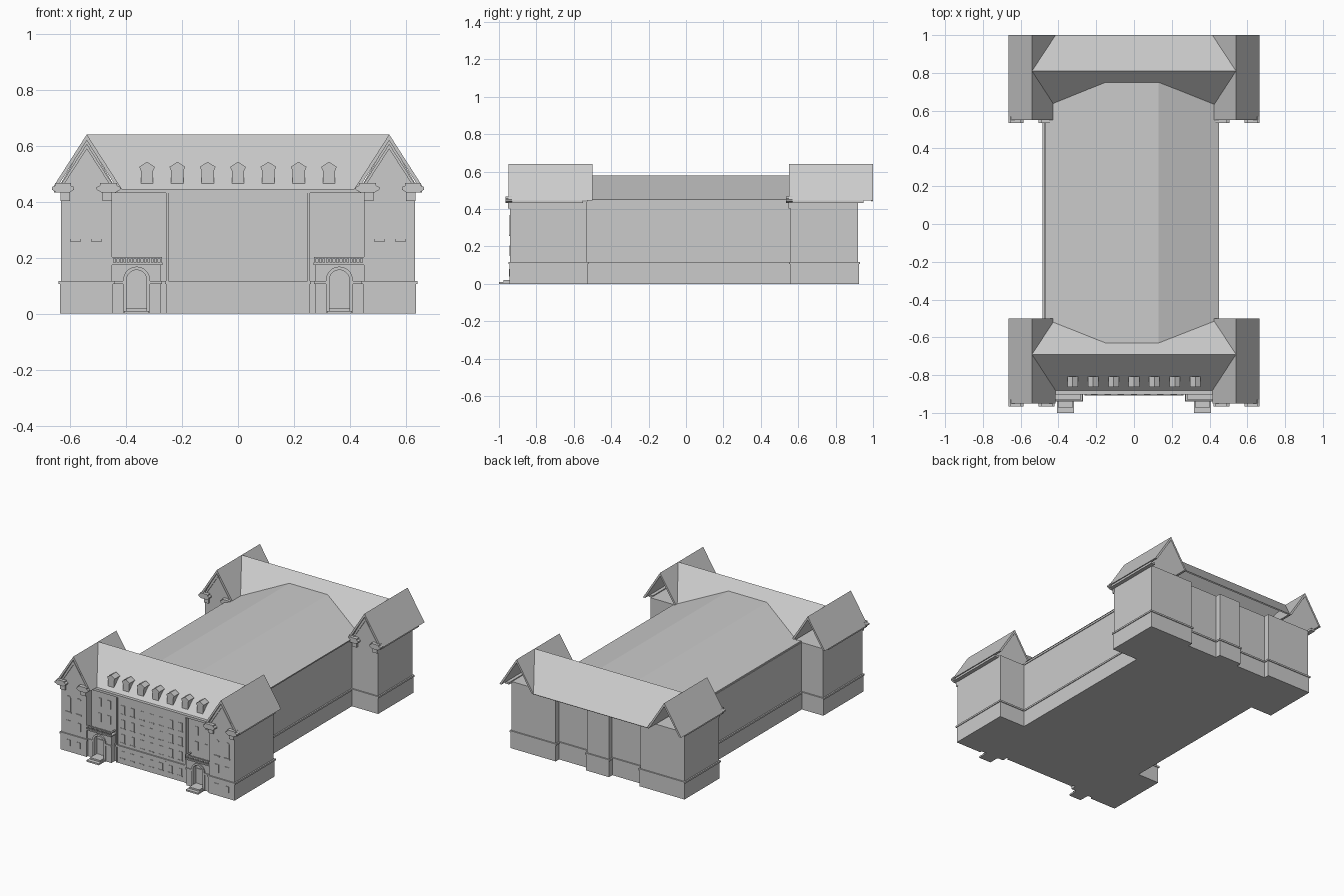
import bpy, bmesh
from math import sin, cos, pi

if "Cube" in bpy.data.objects:
    bpy.data.objects.remove(bpy.data.objects["Cube"])


def mesh(name, verts, faces):
    me = bpy.data.meshes.new(name)
    me.from_pydata(verts, [], faces)
    bm = bmesh.new()
    bm.from_mesh(me)
    bmesh.ops.recalc_face_normals(bm, faces=bm.faces)
    bm.to_mesh(me)
    bm.free()
    ob = bpy.data.objects.new(name, me)
    bpy.context.collection.objects.link(ob)
    return ob


def prism(name, pts, a, b, axis='y', s=1):
    """Extrude a profile: (x,z) along y, or (x,y) along z; s=-1 mirrors x."""
    def put(p, t):
        return (s * p[0], t, p[1]) if axis == 'y' else (s * p[0], p[1], t)
    n = len(pts)
    verts = [put(p, a) for p in pts] + [put(p, b) for p in pts]
    faces = [list(range(n)), list(range(n, 2 * n))]
    faces += [[i, (i + 1) % n, n + (i + 1) % n, n + i] for i in range(n)]
    return mesh(name, verts, faces)


def box(name, x0, x1, y0, y1, z0, z1, s=1):
    return prism(name, [(x0, z0), (x1, z0), (x1, z1), (x0, z1)], y0, y1, 'y', s)


def arch(cx, r, z0, zc, n=10):
    """Left foot, over the arch, to right foot."""
    curve = [(cx - r * cos(pi * i / n), zc + r * sin(pi * i / n)) for i in range(n + 1)]
    return [(cx - r, z0)] + curve + [(cx + r, z0)]


# Building footprint: half outline mirrored, then offset for plinth and string course
half = [(.252, -.90), (.252, -.888), (.45, -.888), (.45, -.94), (.632, -.94), (.632, -.53),
        (.44, -.53), (.44, .56), (.632, .56), (.632, .92), (.31, .92), (.31, .885),
        (.08, .885), (.08, .92)]
left = [(-.475 if x == .44 else -x, y) for x, y in reversed(half)]


def outline(d):
    pts = half + left
    out = []
    for i, (x, y) in enumerate(pts):
        ox = oy = 0
        for p, q in ((pts[i - 1], (x, y)), ((x, y), pts[(i + 1) % len(pts)])):
            dx, dy = q[0] - p[0], q[1] - p[1]
            ln = abs(dx) + abs(dy)
            ox += d * dy / ln
            oy -= d * dx / ln
        out.append((x + ox, y + oy))
    return out


prism("walls", outline(0), 0, .44, 'z')
prism("plinth", outline(.004), 0, .108, 'z')
prism("string_course", outline(.009), .106, .117, 'z')

# Central mansard roof, ends dying into the wing roofs
sec = [(-.465, .45), (-.15, .58), (.13, .58), (.45, .45)]
ends = [[-.505, -.63, -.63, -.505], [.625, .75, .75, .625]]
verts = [(x, e[i], z) for e in ends for i, (x, z) in enumerate(sec)]
mesh("central_roof", verts, [[0, 1, 5, 4], [1, 2, 6, 5], [2, 3, 7, 6], [0, 1, 2, 3],
                             [4, 5, 6, 7], [0, 3, 7, 4]])
box("central_eave", -.472, .445, -.53, .56, .438, .45)

# Front and rear wings share the same roof, 1.5 apart
for wing, o in (("front", 0), ("rear", 1.5)):
    verts = [(-.54, o - .69, .64), (.54, o - .69, .64), (-.42, o - .882, .445),
             (.42, o - .882, .445), (-.425, o - .5, .445), (.425, o - .5, .445)]
    roof = mesh(wing + "_wing_roof", verts, [[0, 1, 3, 2], [1, 0, 4, 5]])
    sol = roof.modifiers.new("thickness", 'SOLIDIFY')
    sol.thickness = .008
    sol.offset = -1
    box(wing + "_cornice", -.44, .44, o - .903, o - .87, .43, .445)

    for s in (-1, 1):
        # Gabled tower roof, open at the rear
        prism(wing + "_tower_roof", [(.415, .445), (.54, .64), (.665, .445), (.65, .445),
              (.54, .618), (.43, .445)], o - .95, o - .5, 'y', s)
        prism(wing + "_gable_wall", [(.43, .435), (.54, .625), (.65, .435)],
              o - .94, o - .93, 'y', s)
        prism(wing + "_gable_moulding", [(.437, .445), (.54, .606), (.643, .445), (.632, .445),
              (.54, .588), (.448, .445)], o - .946, o - .938, 'y', s)
        box(wing + "_side_cornice", .628, .658, o - .95, o - .55, .432, .446, s)
        # Stepped cornice returns and brackets at the gable feet
        for x0, x1, b0 in ((.42, .505, .45), (.585, .665, .6)):
            prism(wing + "_cornice_return", [(x0 + .018, .432), (x1 - .018, .432), (x1, .443),
                  (x1, .452), (x1 - .012, .457), (x1 - .012, .466), (x0 + .012, .466),
                  (x0 + .012, .457), (x0, .452), (x0, .443)], o - .965, o - .93, 'y', s)
            box(wing + "_bracket", b0, b0 + .034, o - .952, o - .935, .402, .434, s)

# Roof dormers
for i in range(7):
    x = (i - 3) * .1083
    prism("dormer", [(x - .022, .465), (x + .022, .465), (x + .022, .51), (x + .028, .524),
          (x, .542), (x - .028, .524), (x - .022, .51)], -.863, -.808)

for s in (-1, 1):
    # Entrance porch with arched doorway, surround, door and steps
    porch = [(.275, 0)] + arch(.362, .036, 0, .12) + [(.45, 0), (.45, .178), (.275, .178)]
    prism("porch", porch, -.93, -.885, 'y', s)
    surround = arch(.362, .048, 0, .12) + arch(.362, .036, 0, .12)[::-1]
    prism("door_surround", surround, -.938, -.925, 'y', s)
    prism("door", arch(.362, .036, 0, .12), -.905, -.89, 'y', s)
    box("door_mullion", .36, .364, -.909, -.9, 0, .12, s)
    box("door_transom", .326, .398, -.91, -.9, .116, .121, s)
    box("porch_course", .41, .452, -.936, -.92, .106, .117, s)
    box("porch_course", .272, .314, -.936, -.92, .106, .117, s)
    box("lower_step", .318, .408, -1, -.9, 0, .01, s)
    box("upper_step", .325, .4, -.975, -.9, .01, .02, s)
    # Balcony balustrade over the porch
    box("balcony_slab", .27, .45, -.94, -.885, .174, .182, s)
    box("balcony_rail", .272, .45, -.938, -.928, .196, .203, s)
    box("balcony_side_rail", .272, .282, -.938, -.888, .196, .203, s)
    for i in range(15):
        x = .273 + i * .0122
        box("baluster", x, x + .006, -.936, -.93, .182, .196, s)
    # Downpipes
    box("downpipe", .249, .258, -.908, -.885, 0, .432, s)
    # Arched tower windows with sills, and basement windows
    for x in (.505, .58):
        prism("tower_window", arch(x, .016, .265, .352, 6), -.943, -.935, 'y', s)
        box("tower_sill", x - .02, x + .02, -.946, -.935, .257, .264, s)
        box("tower_lower_window", x - .014, x + .014, -.943, -.935, .15, .205, s)
        box("basement_window", x - .014, x + .014, -.947, -.935, .04, .08, s)
    # Side bay windows above the balconies
    for x in (.32, .39):
        for z in (.23, .33):
            box("bay_window", x - .013, x + .013, -.891, -.885, z, z + .055, s)

# Central facade windows
for i in range(7):
    x = (i - 3) * .07
    for z, h in ((.04, .045), (.14, .055), (.235, .055), (.33, .055)):
        y = -.907 if z < .1 else -.903
        box("facade_window", x - .013, x + .013, y, -.895, z, z + h)
        box("facade_sill", x - .017, x + .017, y - .002, -.895, z - .006, z)
